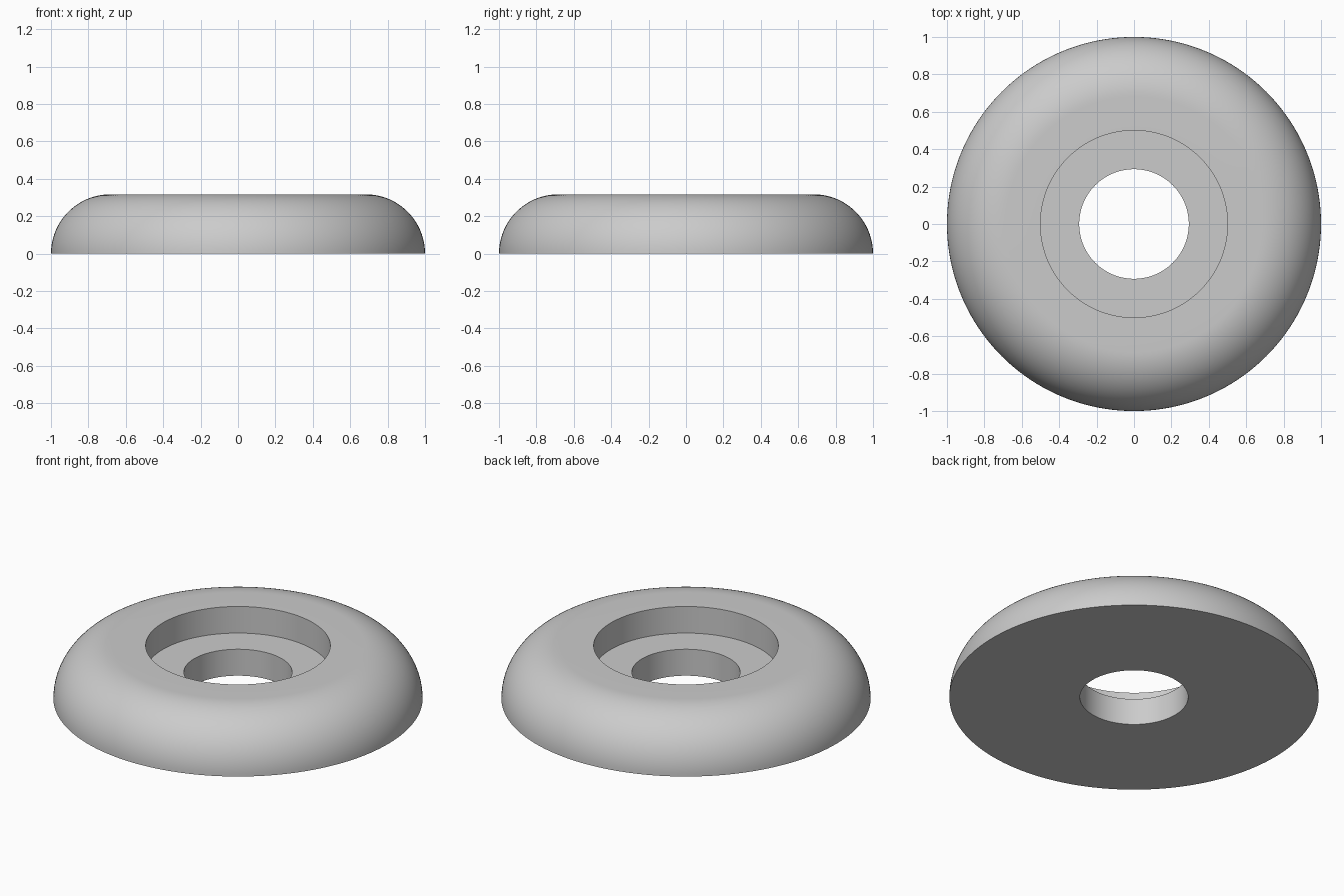
import bpy, bmesh, math
from mathutils import Vector

cube = bpy.data.objects.get("Cube")
if cube:
    bpy.data.objects.remove(cube, do_unlink=True)

OUTER, HEIGHT = 1.0, 0.317
HOLE, RECESS, FLOOR = 0.293, 0.5, 0.158
ARC_STEPS, SIDES = 24, 160

# Plain grey material
grey = bpy.data.materials.new("light_grey")
grey.use_nodes = True
colour = (0.6, 0.6, 0.6, 1)
grey.diffuse_color = colour
grey.node_tree.nodes["Principled BSDF"].inputs["Base Color"].default_value = colour

# Cross-section: flat base, quarter-round outside, stepped bore inside
profile = [(HOLE, 0)]
for i in range(ARC_STEPS + 1):
    a = math.pi / 2 * i / ARC_STEPS
    profile.append((OUTER - HEIGHT + HEIGHT * math.cos(a), HEIGHT * math.sin(a)))
profile += [(RECESS, HEIGHT), (RECESS, FLOOR), (HOLE, FLOOR)]

# Spin the closed section round the vertical axis
bm = bmesh.new()
verts = [bm.verts.new((r, 0, z)) for r, z in profile]
edges = [bm.edges.new((v, verts[(i + 1) % len(verts)])) for i, v in enumerate(verts)]
bmesh.ops.spin(bm, geom=verts + edges, cent=Vector(), axis=(0, 0, 1),
               angle=2 * math.pi, steps=SIDES, use_merge=True)
bmesh.ops.remove_doubles(bm, verts=bm.verts, dist=1e-5)
bmesh.ops.recalc_face_normals(bm, faces=bm.faces)
mesh = bpy.data.meshes.new("rounded_ring_foot")
bm.to_mesh(mesh)
bm.free()
mesh.materials.append(grey)

ring = bpy.data.objects.new("rounded_ring_foot", mesh)
bpy.context.collection.objects.link(ring)
bpy.ops.object.select_all(action='DESELECT')
ring.select_set(True)
bpy.context.view_layer.objects.active = ring
bpy.ops.object.shade_smooth_by_angle(angle=math.radians(30))
